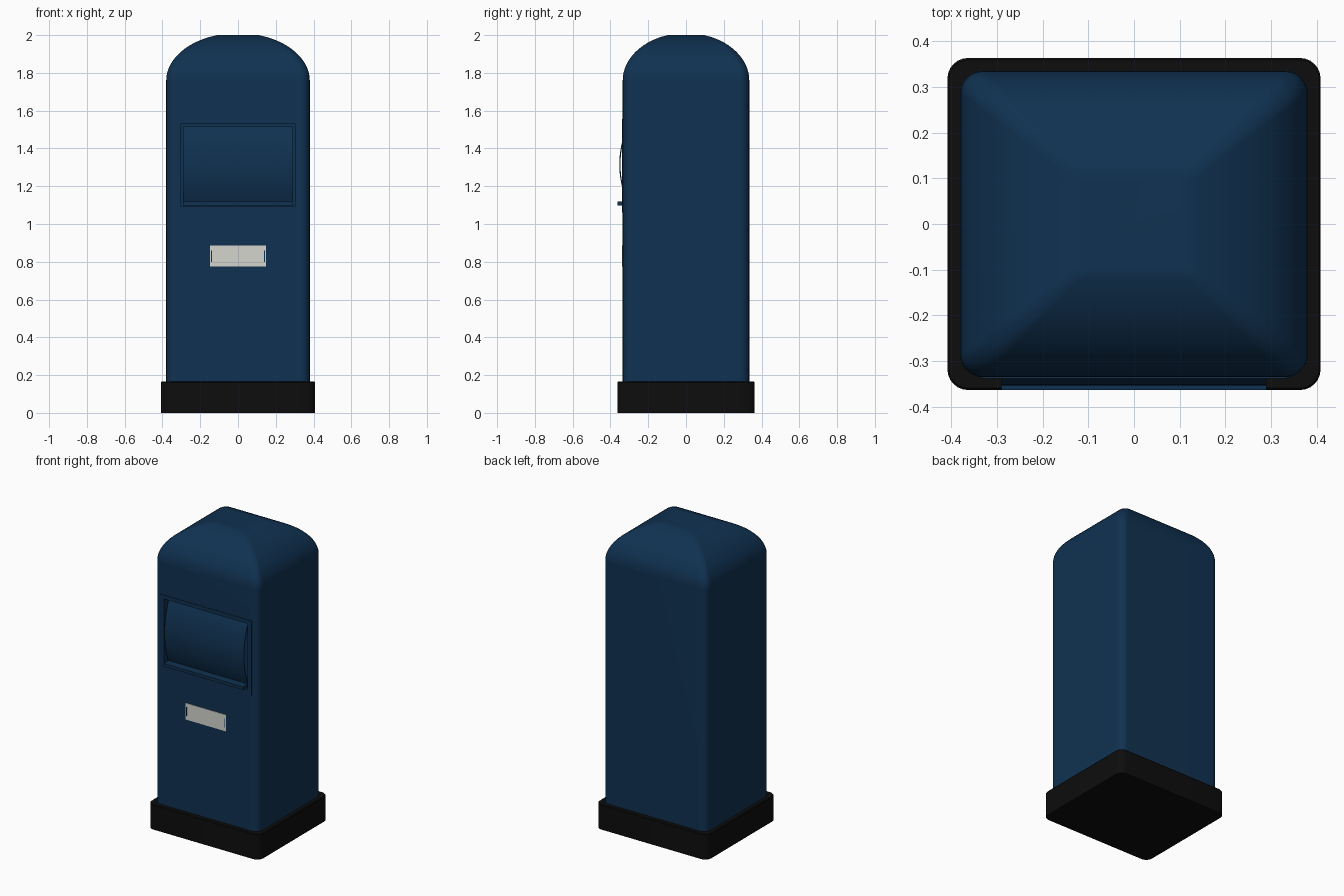
import bpy, bmesh, math

if "Cube" in bpy.data.objects:
    bpy.data.objects.remove(bpy.data.objects["Cube"], do_unlink=True)


def material(name, rgb):
    m = bpy.data.materials.new(name)
    m.use_nodes = True
    m.diffuse_color = (*rgb, 1)
    bsdf = m.node_tree.nodes["Principled BSDF"]
    bsdf.inputs["Base Color"].default_value = (*rgb, 1)
    bsdf.inputs["Roughness"].default_value = 0.6
    return m


BLUE = material("navy blue", (0.005, 0.031, 0.082))
BLACK = material("black", (0.004, 0.004, 0.004))
GREY = material("light grey", (0.66, 0.66, 0.62))


def finish(bm, name, mat):
    bmesh.ops.recalc_face_normals(bm, faces=bm.faces)
    me = bpy.data.meshes.new(name)
    bm.to_mesh(me)
    bm.free()
    me.materials.append(mat)
    ob = bpy.data.objects.new(name, me)
    bpy.context.collection.objects.link(ob)
    return ob


def activate(ob):
    bpy.ops.object.select_all(action="DESELECT")
    ob.select_set(True)
    bpy.context.view_layer.objects.active = ob


def smooth(ob, degrees=35):
    activate(ob)
    bpy.ops.object.shade_smooth_by_angle(angle=math.radians(degrees))


def rounded_rect(hx, hy, r, steps=6):
    pts = []
    for k, (sx, sy) in enumerate([(1, 1), (-1, 1), (-1, -1), (1, -1)]):
        for i in range(steps + 1):
            a = math.pi / 2 * (k + i / steps)
            pts.append((sx * (hx - r) + r * math.cos(a), sy * (hy - r) + r * math.sin(a)))
    return pts


def loft(name, sections, mat):
    """Skin rounded rectangles given as (half x, half y, radius, z)."""
    bm = bmesh.new()
    rings = [[bm.verts.new((x, y, z)) for x, y in rounded_rect(hx, hy, r)]
             for hx, hy, r, z in sections]
    for lo, hi in zip(rings, rings[1:]):
        for i in range(len(lo)):
            j = (i + 1) % len(lo)
            bm.faces.new((lo[i], lo[j], hi[j], hi[i]))
    bm.faces.new(rings[0])
    bm.faces.new(rings[-1])
    return finish(bm, name, mat)


def box(name, x0, x1, y0, y1, z0, z1, mat):
    bm = bmesh.new()
    bmesh.ops.create_cube(bm, size=1)
    for v in bm.verts:
        v.co = (x1 if v.co.x > 0 else x0, y1 if v.co.y > 0 else y0, z1 if v.co.z > 0 else z0)
    return finish(bm, name, mat)


HX, HY, R = 0.38, 0.335, 0.05
FRONT = -HY

# Plinth with a slightly eased top edge
plinth = loft("plinth", [(0.408, 0.363, 0.045, 0), (0.408, 0.363, 0.045, 0.161),
                         (0.404, 0.359, 0.042, 0.166)], BLACK)
smooth(plinth)

# Body with elliptical dome that ends in a flat top
sections = [(HX, HY, R, 0.15)]
end = math.acos(0.11 / HX)
for i in range(15):
    a = end * i / 14
    s = math.cos(a)
    sections.append((HX * s, HY * s, R * s, 1.76 + 0.24 * math.sin(a) / math.sin(end)))
body = loft("body", sections, BLUE)

# Recess for the flap
cutter = box("recess_cutter", -0.305, 0.305, -0.5, -0.295, 1.095, 1.53, BLUE)
cutter.hide_render = True
cut = body.modifiers.new("recess", "BOOLEAN")
cut.operation, cut.solver, cut.object = "DIFFERENCE", "EXACT", cutter
activate(body)
bpy.ops.object.modifier_apply(modifier="recess")
bpy.data.objects.remove(cutter, do_unlink=True)
smooth(body)
weighted = body.modifiers.new("weighted normals", "WEIGHTED_NORMAL")
weighted.keep_sharp = True

# Thin frame around the recess
bm = bmesh.new()
loops = []
for y in (FRONT + 0.001, FRONT - 0.003):
    for hx, z0, z1 in ((0.335, 1.062, 1.555), (0.305, 1.095, 1.53)):
        loops.append([bm.verts.new((x, y, z))
                      for x, z in ((-hx, z0), (hx, z0), (hx, z1), (-hx, z1))])
for a, b in ((0, 1), (2, 3), (0, 2), (1, 3)):
    for i in range(4):
        j = (i + 1) % 4
        bm.faces.new((loops[a][i], loops[a][j], loops[b][j], loops[b][i]))
finish(bm, "flap_frame", BLUE)

# Bowed flap: a thin curved sheet
bm = bmesh.new()
rad, mid, half = 0.5, 1.315, 0.2
span = math.asin(half / rad)
profile = []
for r, sign in ((rad, 1), (rad - 0.006, -1)):
    for i in range(17):
        a = sign * span * (i / 8 - 1)
        profile.append((-0.353 + rad - r * math.cos(a), mid + r * math.sin(a)))
ends = [[bm.verts.new((x, y, z)) for y, z in profile] for x in (-0.29, 0.29)]
for i in range(len(profile)):
    j = (i + 1) % len(profile)
    bm.faces.new((ends[0][i], ends[0][j], ends[1][j], ends[1][i]))
for e in ends:
    bm.faces.new(e)
smooth(finish(bm, "flap", BLUE))

# Lip under the flap
box("flap_lip", -0.29, 0.29, -0.363, -0.297, 1.098, 1.118, BLUE)

# Label plate with a thin slit at each end
box("label_plate", -0.148, 0.148, FRONT - 0.003, FRONT + 0.001, 0.776, 0.885, GREY)
for side, name in ((-1, "right"), (1, "left")):
    x = side * 0.14
    box("label_slit_" + name, x - 0.002, x + 0.002, FRONT - 0.004, FRONT, 0.8, 0.86, BLUE)
